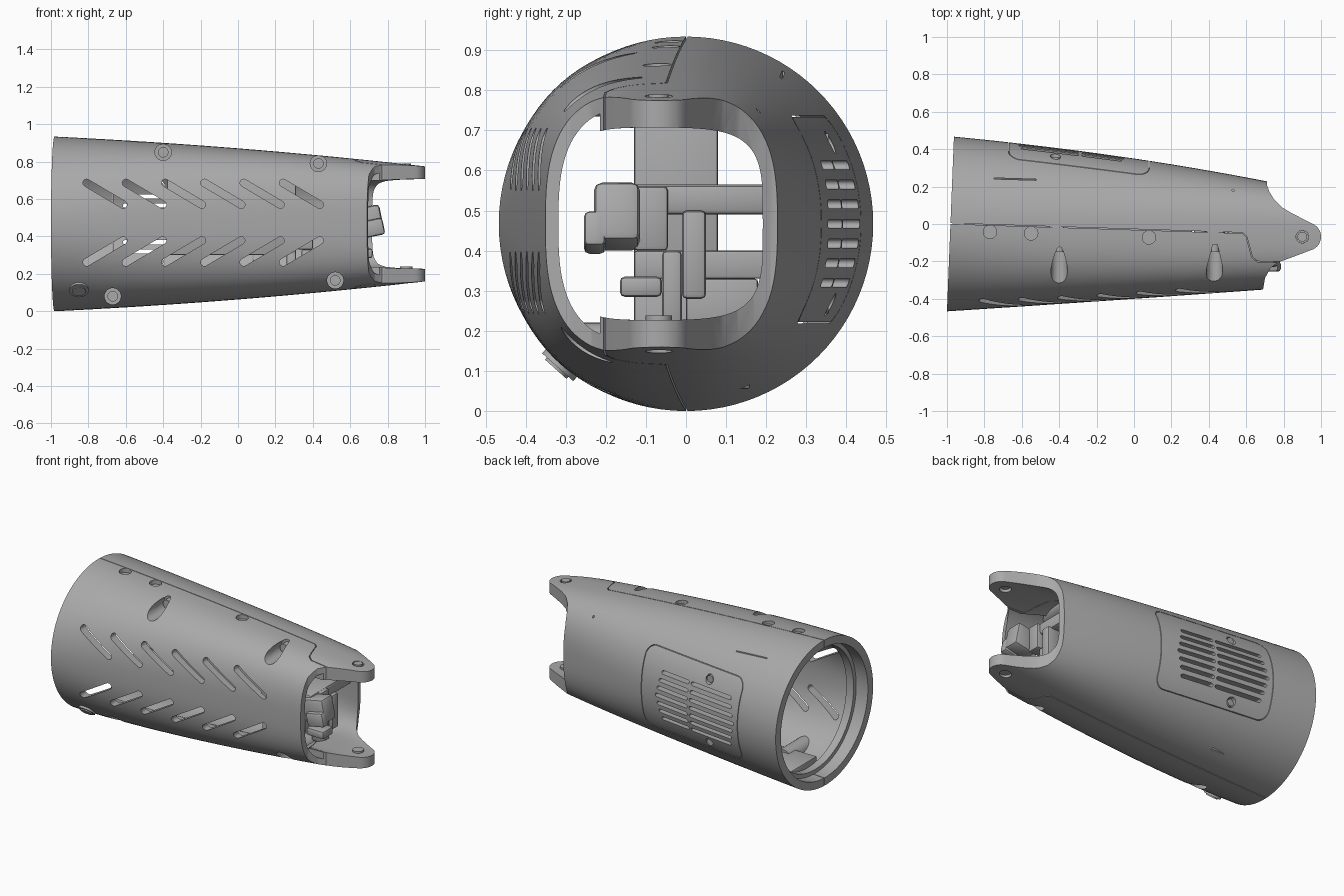
import bpy, bmesh, math
from mathutils import Vector, Matrix

cube = bpy.data.objects.get("Cube")
if cube:
    bpy.data.objects.remove(cube, do_unlink=True)

GREY = (0.4, 0.4, 0.4, 1)
grey = bpy.data.materials.new("grey plastic")
grey.use_nodes = True
grey.diffuse_color = GREY
grey.node_tree.nodes["Principled BSDF"].inputs["Base Color"].default_value = GREY
MID = 0.467   # height of the long axis

def smooth_angle(obj):
    bpy.ops.object.select_all(action='DESELECT')
    obj.select_set(True)
    bpy.context.view_layer.objects.active = obj
    bpy.ops.object.shade_smooth_by_angle(angle=math.radians(30))

def make(name, bm):
    bmesh.ops.recalc_face_normals(bm, faces=bm.faces[:])
    mesh = bpy.data.meshes.new(name)
    bm.to_mesh(mesh)
    bm.free()
    mesh.materials.append(grey)
    obj = bpy.data.objects.new(name, mesh)
    bpy.context.collection.objects.link(obj)
    smooth_angle(obj)
    return obj

def half_height(x):
    return 0.404 - 0.0797 * x - 0.0167 * x * x

def section(x, inset_y=0, inset_z=0, power=None, count=96):
    """Superellipse cross-section at x, squarer on the front side."""
    hi = 0.35 - 0.149 * x - 0.032 * x * x
    lo = -0.40 + 0.0696 * x + 0.0026 * x * x
    t = min(1, max(0, (x + 1) / 2))
    ry, rz = (hi - lo) / 2 - inset_y, half_height(x) - inset_z
    ring = []
    for i in range(count):
        c, s = math.cos(math.tau * i / count), math.sin(math.tau * i / count)
        e = 2 / (power or 2 + (1.3 * t ** 3 if c > 0 else 2 * t - 1.2 * t * t))
        y = (hi + lo) / 2 + math.copysign(abs(c) ** e, c) * ry
        z = MID + math.copysign(abs(s) ** e, s) * rz
        ring.append((x + (1 - t) ** 6 * 0.04 * (y + MID), y, z))
    return ring

def closed_loft(name, rings):
    """Skin rings in order and join the last back to the first."""
    bm = bmesh.new()
    loops = [[bm.verts.new(p) for p in ring] for ring in rings]
    n = len(loops[0])
    for j, a in enumerate(loops):
        b = loops[(j + 1) % len(loops)]
        for i in range(n):
            k = (i + 1) % n
            bm.faces.new((a[i], a[k], b[k], b[i]))
    return make(name, bm)

def body_core(inset):
    """Thick tube just inside the outer skin, for trimming parts to it."""
    xs = [-1 + 0.13 * i for i in range(16)]
    return closed_loft("body_core", [section(x, inset, inset) for x in xs]
                       + [section(x, 0.2, half_height(x) - 0.05) for x in reversed(xs)])

def prisms(name, outlines, axis, lo, hi):
    """One object holding every outline extruded along y or z."""
    bm = bmesh.new()
    for pts in outlines:
        a, b = ([bm.verts.new((u, v, h) if axis == 'z' else (u, h, v)) for u, v in pts] for h in (lo, hi))
        bm.faces.new(a)
        bm.faces.new(b)
        for i in range(len(pts)):
            k = (i + 1) % len(pts)
            bm.faces.new((a[i], a[k], b[k], b[i]))
    return make(name, bm)

def stadium(cx, cy, length, r, angle=0, steps=12):
    pts = []
    for side in (0, 1):
        for i in range(steps + 1 if length else steps):
            a = math.pi * (i / steps - 0.5 + side)
            v = Vector(((0.5 - side) * length + r * math.cos(a), r * math.sin(a)))
            v.rotate(Matrix.Rotation(angle, 2))
            pts.append((cx + v.x, cy + v.y))
    return pts

def combine(target, cutter, operation='DIFFERENCE'):
    cutter.hide_render = True
    mod = target.modifiers.new("cut", 'BOOLEAN')
    mod.operation, mod.solver, mod.object = operation, 'EXACT', cutter
    bpy.context.view_layer.objects.active = target
    bpy.ops.object.modifier_apply(modifier=mod.name)
    bpy.data.objects.remove(cutter, do_unlink=True)

def cut(target, outlines, axis, lo, hi):
    combine(target, prisms("cutter", outlines, axis, lo, hi))

def box(name, x, y, z, bevel=0.008, tilt=0):
    bm = bmesh.new()
    bmesh.ops.create_cube(bm, size=1)
    size = Vector((x[1] - x[0], y[1] - y[0], z[1] - z[0]))
    mid = Vector((x[0] + x[1], y[0] + y[1], z[0] + z[1])) / 2
    bm.transform(Matrix.Translation(mid) @ Matrix.Rotation(tilt, 4, 'Y') @ Matrix.Diagonal(size).to_4x4())
    bmesh.ops.bevel(bm, geom=bm.edges[:], offset=bevel, segments=2, profile=0.5, affect='EDGES')
    return make(name, bm)

# Hollow tapered shell, outside then inside
outside = [section(-1 + 2.02 * i / 20) for i in range(21)]
inside = [section(x, 0.035, half_height(x) - 0.24, 4) for x in (1.02, 0.85, 0.66)]
inside += [section(0.45 - 1.45 * i / 12, 0.04 + 0.01 * i / 12, 0.04 + 0.01 * i / 12) for i in range(13)]
shell = closed_loft("tapered_shell", outside + inside)

# Thin wall in the front half, beside the fork roots
hollow = prisms("front_hollow", [[(0.4, -0.6), (0.8, -0.6), (0.8, -0.215), (0.4, -0.215)]], 'z', -0.2, 1.2)
combine(hollow, body_core(0.032), 'INTERSECT')
combine(shell, hollow)

# Seam between the two body halves, stepping aside before the fork
seam = [(-1.1, 0.004), (0.58, -0.05), (0.6, -0.07), (0.63, -0.18), (0.66, -0.203), (0.83, -0.207)]
cut(shell, [seam + [(x + 0.003, y + 0.004) for x, y in reversed(seam)]], 'z', -0.2, 1.2)

# Fork ears at the narrow end
ear = [(0.705, 0.6), (0.71, 0.21), (0.725, 0.17), (0.75, 0.13), (0.79, 0.09), (0.84, 0.06)]
for i in range(15):
    a = math.radians(70 - 145 * i / 14)
    ear.append((0.925 + 0.075 * math.cos(a), -0.068 + 0.075 * math.sin(a)))
ear += [(0.84, -0.18), (0.77, -0.205), (0.73, -0.235), (0.7, -0.29), (0.69, -0.35), (0.69, -0.6), (1.2, -0.6), (1.2, 0.6)]
cut(shell, [ear], 'z', -0.2, 1.2)
pivot = (0.9, -0.068, 0)
cut(shell, [stadium(*pivot, 0.034)], 'z', -0.2, 1.2)
prisms("top_pivot_pin", [stadium(*pivot, 0.026)], 'z', 0.72, 0.79)
prisms("bottom_pivot_bushing", [stadium(*pivot, 0.033)], 'z', 0.16, 0.238)

# Slanted chevron slots on the front
cut(shell, [stadium(-0.711 + 0.21 * i, 0.474 + s * 0.154, 0.228, 0.02, -s * 0.535)
            for i in range(6) for s in (1, -1)], 'y', -0.7, -0.12)

# Vent slits in the back panel
slits = []
for i in range(-3, 4):
    trim = 0.012 * abs(i)
    for lo, hi in ((-0.64 + trim, -0.295), (-0.28, -0.03 - trim)):
        slits.append(stadium((lo + hi) / 2, MID + 0.049 * i, hi - lo - 0.022, 0.011))
cut(shell, slits, 'y', 0.15, 0.7)

# Screw bosses trimmed to the body, with counterbores through both
screws = [(-0.4, 0.85), (0.43, 0.79), (-0.67, 0.08), (0.52, 0.165)]
bosses = prisms("screw_bosses", [stadium(x, z, 0, 0.056) for x, z in screws], 'y', -0.45, -0.03)
combine(bosses, body_core(0.008), 'INTERSECT')
for part in (bosses, shell):
    cut(part, [stadium(x, z, 0, 0.044) for x, z in screws], 'y', -0.7, -0.11)
smooth_angle(bosses)
prisms("screw_heads", [stadium(x, z, 0, 0.028) for x, z in screws], 'y', -0.15, -0.1)

# Seam recesses, short slot and pin hole on top
for x, y in ((-0.77, -0.042), (-0.55, -0.05), (0.08, -0.072)):
    top = MID + half_height(x)
    cut(shell, [stadium(x, y, 0, 0.036)], 'z', top - 0.025, top + 0.2)
cut(shell, [stadium(-0.635, 0.24, 0.22, 0.003, -0.03), stadium(0.53, 0.18, 0, 0.006)], 'z', 0.6, 1.2)

# Back panel screws
panel_screws = [(-0.42, 0.67), (-0.42, 0.265)]
cut(shell, [stadium(x, z, 0, 0.028) for x, z in panel_screws], 'y', 0.1, 0.7)
prisms("panel_screws", [stadium(x, z, 0, 0.022) for x, z in panel_screws], 'y', 0.3, 0.355)

# Gap around the back panel, cut by a thin rounded frame
frame_rings = []
for r, y in ((0.058, 0.05), (0.062, 0.05), (0.062, 0.7), (0.058, 0.7)):
    ring = []
    for corner, (cx, cz) in enumerate(((0.02, 0.675), (-0.61, 0.675), (-0.61, 0.28), (0.02, 0.28))):
        for k in range(7):
            a = math.radians(90 * corner + 15 * k)
            ring.append((cx + r * math.cos(a), y, cz + r * math.sin(a)))
    frame_rings.append(ring)
combine(shell, closed_loft("panel_gap", frame_rings))
smooth_angle(shell)

# Round button near the wide end
radial = Vector((0, -0.667, -0.745)).normalized()
for name, r, far in (("button_collar", 0.052, 0.48), ("button_cap", 0.036, 0.487)):
    button = prisms(name, [stadium(0, 0, 0, r)], 'z', 0.42, far)
    button.rotation_euler = radial.to_track_quat('Z', 'Y').to_euler()
    button.location = (-0.85, 0, MID)

# Locking rib inside the wide end
rib = ((-0.92, 0.04), (-0.92, 0.075), (-0.87, 0.075), (-0.87, 0.04))
closed_loft("inner_rib", [section(x, d, d) for x, d in rib])

# Internal frame
box("base_ledge", (-0.86, -0.45), (-0.1, 0.16), (0.055, 0.12))
box("bulkhead", (-0.38, 0.31), (-0.13, 0.08), (0.3, 0.74))
box("bulkhead_foot", (0.26, 0.31), (-0.13, 0.08), (0.11, 0.32))
box("cross_bar", (0.32, 0.4), (-0.13, 0.25), (0.33, 0.4))
box("lower_step", (0.34, 0.48), (0.0, 0.18), (0.2, 0.33))
box("carrier_arm", (0.5, 0.66), (-0.2, 0.21), (0.49, 0.565), 0.015)
box("carrier_block", (0.62, 0.77), (-0.23, -0.115), (0.41, 0.56), 0.02, -0.2)
box("carrier_plate", (0.6, 0.68), (-0.13, -0.045), (0.4, 0.56), 0.01)
box("carrier_lug", (0.66, 0.78), (-0.255, -0.2), (0.4, 0.49), 0.015, -0.2)
box("hook_post", (0.58, 0.68), (-0.01, 0.05), (0.28, 0.5), 0.012)
box("hook_foot", (0.56, 0.66), (-0.06, -0.01), (0.2, 0.4), 0.012)
box("side_tab", (0.6, 0.72), (-0.165, -0.06), (0.285, 0.335), 0.012)
